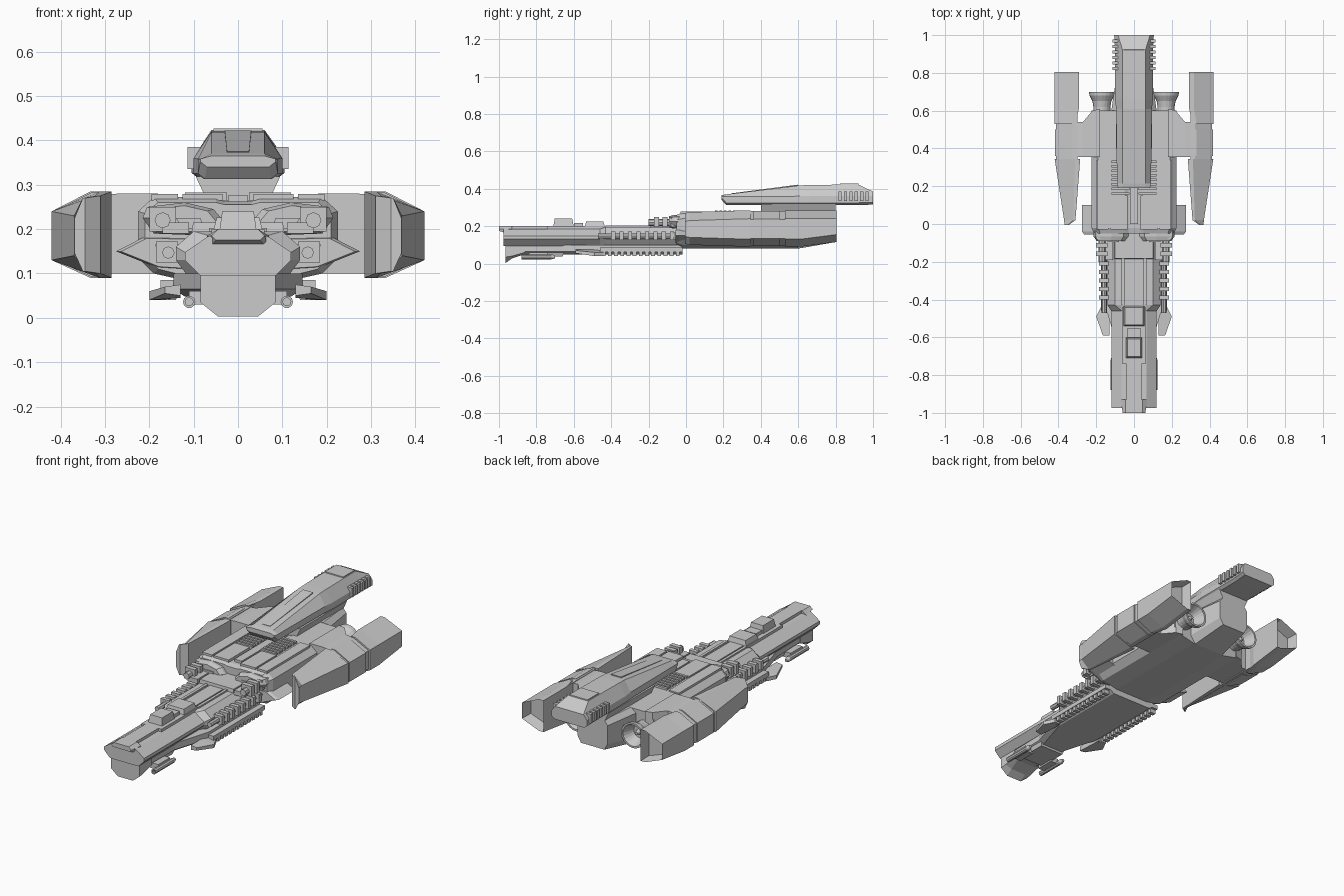
import bpy, bmesh, math
from mathutils import Vector

cube = bpy.data.objects.get("Cube")
if cube:
    bpy.data.objects.remove(cube)

grey = bpy.data.materials.new("hull_grey")
grey.use_nodes = True
grey.diffuse_color = (0.6, 0.6, 0.6, 1)
grey.node_tree.nodes["Principled BSDF"].inputs["Base Color"].default_value = (0.6, 0.6, 0.6, 1)


def finish(name, bm, pair=False):
    bmesh.ops.recalc_face_normals(bm, faces=bm.faces)
    me = bpy.data.meshes.new(name)
    bm.to_mesh(me)
    bm.free()
    me.materials.append(grey)
    ob = bpy.data.objects.new(name, me)
    bpy.context.collection.objects.link(ob)
    if pair:
        ob.modifiers.new("Mirror", 'MIRROR').use_mirror_merge = False
    return ob


def loft(name, sections, pair=False, hollow=0):
    """Skin closed (x, z) outlines placed along y; hollow sinks the rear face."""
    bm = bmesh.new()
    rings = [[bm.verts.new((x, y, z)) for x, z in pts] for y, pts in sections]
    n = len(rings[0])
    for a, b in zip(rings, rings[1:]):
        for i in range(n):
            j = (i + 1) % n
            bm.faces.new((a[i], a[j], b[j], b[i]))
    bm.faces.new(rings[0])
    rear = bm.faces.new(rings[-1])
    if hollow:
        bmesh.ops.recalc_face_normals(bm, faces=bm.faces)
        bmesh.ops.inset_region(bm, faces=[rear], thickness=0.013, depth=0)
        bmesh.ops.translate(bm, verts=rear.verts, vec=(0, -hollow, 0))
    return finish(name, bm, pair)


def sym(half):
    """Mirror a half outline (top to bottom) into a closed one."""
    return half + [(-x, z) for x, z in reversed(half)]


def boxes(name, bounds, pair=False, taper=0):
    """Boxes given as x, y, z ranges, with optionally narrowed tops."""
    bm = bmesh.new()
    for x0, x1, y0, y1, z0, z1 in bounds:
        size, mid = (x1 - x0, y1 - y0, z1 - z0), Vector((x0 + x1, y0 + y1, z0 + z1)) / 2
        for v in bmesh.ops.create_cube(bm, size=1)["verts"]:
            k = 1 - taper if v.co.z > 0 else 1
            v.co = Vector((v.co.x * size[0] * k, v.co.y * size[1] * k, v.co.z * size[2])) + mid
    return finish(name, bm, pair)


def lathe(name, x, z, profile, sides, pair=True):
    """Spin (radius, y) points about an axis along y."""
    bm = bmesh.new()
    rings = [[bm.verts.new((x + r * math.cos(math.tau * i / sides), y,
                            z + r * math.sin(math.tau * i / sides))) for i in range(sides)]
             for r, y in profile]
    for a, b in zip(rings, rings[1:]):
        for i in range(sides):
            j = (i + 1) % sides
            bm.faces.new((a[i], a[j], b[j], b[i]))
    bm.faces.new(rings[0])
    bm.faces.new(rings[-1])
    return finish(name, bm, pair)


# Long forward hull with its raised spine
bow = sym([(.065, .185), (.12, .148), (.12, .13), (.085, .095)])
loft("forward_hull", [(-.975, bow), (0, bow)])
loft("nose_hood", [(-1, sym([(.045, .2), (.06, .185), (.05, .175)])),
                   (-.93, sym([(.045, .2), (.07, .185), (.07, .15)]))])
boxes("spine", [(-.04, .04, -.96, 0, .18, .2)])
loft("nose_jaw", [(-.965, sym([(.085, .1), (.085, .035), (.045, .003)])),
                  (-.93, sym([(.085, .1), (.085, .04), (.045, .028)])),
                  (-.86, sym([(.085, .1), (.085, .06), (.06, .05)]))])
wide = sym([(.1, .195), (.14, .16), (.14, .13), (.11, .09)])
loft("hull_collar", [(-.46, bow), (-.43, wide), (0, wide)])

# Stepped housings on the spine
boxes("spine_housing", [(-.06, .06, -.74, -.43, .18, .2)])
boxes("sensor_block", [(-.042, .042, -.71, -.6, .195, .24)], taper=.15)
boxes("sensor_foot", [(-.035, .035, -.6, -.55, .195, .218)])
boxes("rear_block", [(-.06, .06, -.545, -.43, .18, .226)], taper=.2)
boxes("spine_rails", [(.05, .065, -.43, -.18, .185, .203)], True)
boxes("neck_block", [(-.11, .11, -.19, 0, .15, .215)], taper=.08)

# Belly armour
loft("belly_slab", [(y, sym([(w, .1), (w, .065), (w - .025, .048)])) for y, w in
                    [(-.87, .08), (-.66, .085), (-.46, .145), (-.02, .145)]])
boxes("belly_plate", [(-.07, .07, -.82, -.66, .038, .06)], taper=-.1)
boxes("belly_flange", [(.12, .175, -.46, -.02, .062, .085)], True)
loft("side_fin", [(-.59, [(.13, .075), (.165, .07), (.165, .055), (.13, .05)]),
                  (-.49, [(.13, .075), (.2, .06), (.2, .04), (.13, .045)]),
                  (-.44, [(.13, .075), (.175, .06), (.175, .04), (.13, .045)])], True)
lathe("belly_barrel", .11, .036, [(.009, -.84), (.009, -.88), (.014, -.88), (.014, -.72), (.008, -.7)], 10)
boxes("barrel_mount", [(.06, .11, -.84, -.74, .03, .06)], True)
boxes("lower_teeth", [(.14, .172, -.45 + i * .033, -.43 + i * .033, .04, .064) for i in range(13)], True)

# Ribbed pipes beside the neck
lathe("side_pipe", .157, .147, [(.014, -.47), (.014, -.02)], 8)
boxes("pipe_ribs", [(.135, .185, -.4 + i * .045, -.378 + i * .045, .125, .172) for i in range(8)], True)
lathe("upper_pipe", .17, .22, [(.018, -.2), (.018, -.02)], 8)
boxes("upper_pipe_ribs", [(.14, .2, -.17 + i * .045, -.145 + i * .045, .195, .25) for i in range(3)], True)
boxes("pipe_bracket", [(.11, .17, -.19, -.06, .19, .215)], True)

# Main body and tail
core = sym([(.03, .262), (.05, .272), (.19, .272), (.225, .24), (.225, .135), (.19, .1), (.1, .08)])
nose = sym([(.03, .255), (.05, .26), (.18, .26), (.21, .235), (.21, .14), (.18, .11), (.1, .09)])
loft("main_body", [(-.05, nose), (-.02, core), (.6, core)])
loft("tail_block", [(.6, sym([(.09, .275), (.12, .25), (.12, .12), (.09, .08)])),
                    (.8, sym([(.07, .275), (.09, .25), (.09, .15), (.07, .115)]))])
boxes("deck_plates", [(.035, .125, -.03, .15, .265, .279), (.135, .195, -.03, .34, .265, .279)], True)
boxes("deck_spine", [(-.022, .022, .0, .4, .255, .276)])
boxes("grille_bars", [(.025, .12, .155 + i * .024, .168 + i * .024, .265, .283) for i in range(8)], True)

# Faceted cheeks, window plates and gun ports on the body front
def shrink(pts, k):
    cx, cz = (sum(p[i] for p in pts) / len(pts) for i in (0, 1))
    return [(cx + (x - cx) * k, cz + (z - cz) * k) for x, z in pts]

brow = [(.03, .215), (.055, .245), (.12, .26), (.205, .25), (.215, .225), (.19, .19), (.06, .185)]
loft("brow_pod", [(-.09, shrink(brow, .8)), (-.065, brow), (0, brow)], True)
pane = [(.075, .2), (.125, .2), (.14, .225), (.085, .225)]
loft("brow_window", [(-.095, pane), (-.089, pane)], True)
cheek = [(.07, .18), (.21, .183), (.275, .15), (.18, .112), (.07, .105)]
loft("cheek_pod", [(-.055, shrink(cheek, .9)), (-.04, cheek), (.1, cheek)], True)
port = [(.11, .165), (.187, .165), (.17, .126), (.13, .126)]
loft("gun_port", [(-.075, port), (-.03, port)], True)
lathe("gun_tube", .14, .146, [(.01, -.08), (.01, -.1), (.016, -.1), (.016, -.05)], 6)

# Wings carrying the side nacelles
def slab(x, y0, y1, top, low):
    return [(x, y0, low), (x, y1, low), (x, y1, top), (x, y0, top)]

bm = bmesh.new()
rings = [[bm.verts.new(p) for p in slab(*s)] for s in
         [(.18, .355, .61, .28, .1), (.22, .355, .6, .28, .1), (.27, .355, .54, .28, .1), (.32, .355, .54, .275, .1)]]
for a, b in zip(rings, rings[1:]):
    for i in range(4):
        bm.faces.new((a[i], a[i - 1], b[i - 1], b[i]))
bm.faces.new(rings[0])
bm.faces.new(rings[-1])
finish("wing", bm, True)


def shell(xi, xo, grow=0, lift=0):
    return [(xi, .285 + grow), (xi + (xo - xi) * .2, .285 + grow), (xo, .24 + grow), (xo, .13 - grow + lift),
            (xi + (xo - xi) * .2, .09 - grow + lift), (xi, .09 - grow + lift)]


loft("nacelle_prong", [(-.005, shell(.345, .368, -.015)), (.02, shell(.31, .37, -.01)),
                       (.345, shell(.285, .42))], True)
loft("nacelle_middle", [(.345, shell(.3, .412, -.005)), (.53, shell(.3, .412, -.005)),
                        (.62, shell(.3, .412, -.005))], True)
loft("nacelle_armour", [(.36, shell(.31, .418, -.003)), (.5, shell(.31, .418, -.003))], True)
loft("nacelle_rear", [(.53, shell(.31, .42)), (.61, shell(.292, .42)), (.805, shell(.292, .42, 0, .025))],
     True, hollow=.06)

# Engine bells
lathe("engine_bell", .17, .18, [(.045, .58), (.045, .62), (.05, .65), (.066, .68), (.068, .7),
                                (.058, .7), (.035, .64), (.015, .64), (.008, .67)], 20)

# Dorsal pod on its pylon
loft("pod_pylon", [(.4, sym([(.095, .318), (.07, .265)])), (.8, sym([(.095, .318), (.07, .265)]))])


def pod(top, wt, w, mid, low):
    return sym([(wt, top), (w, mid), (w, low + .012), (w - .015, low)])


loft("dorsal_pod", [(.19, pod(.365, .06, .085, .358, .34)), (.215, pod(.37, .06, .09, .358, .313)),
                    (.61, pod(.418, .06, .095, .36, .313)), (.66, pod(.42, .06, .1, .36, .313)),
                    (.92, pod(.423, .06, .1, .36, .313)), (1, pod(.385, .085, .105, .36, .315))])
loft("pod_ridge", [(.24, sym([(.025, .375), (.025, .36)])), (.6, sym([(.03, .422), (.03, .4)]))])
boxes("pod_hatch", [(-.058, .058, .82, .925, .41, .427)], taper=.06)
boxes("pod_vents", [(.085, .114, .815 + i * .029, .832 + i * .029, .335, .385) for i in range(6)], True)
